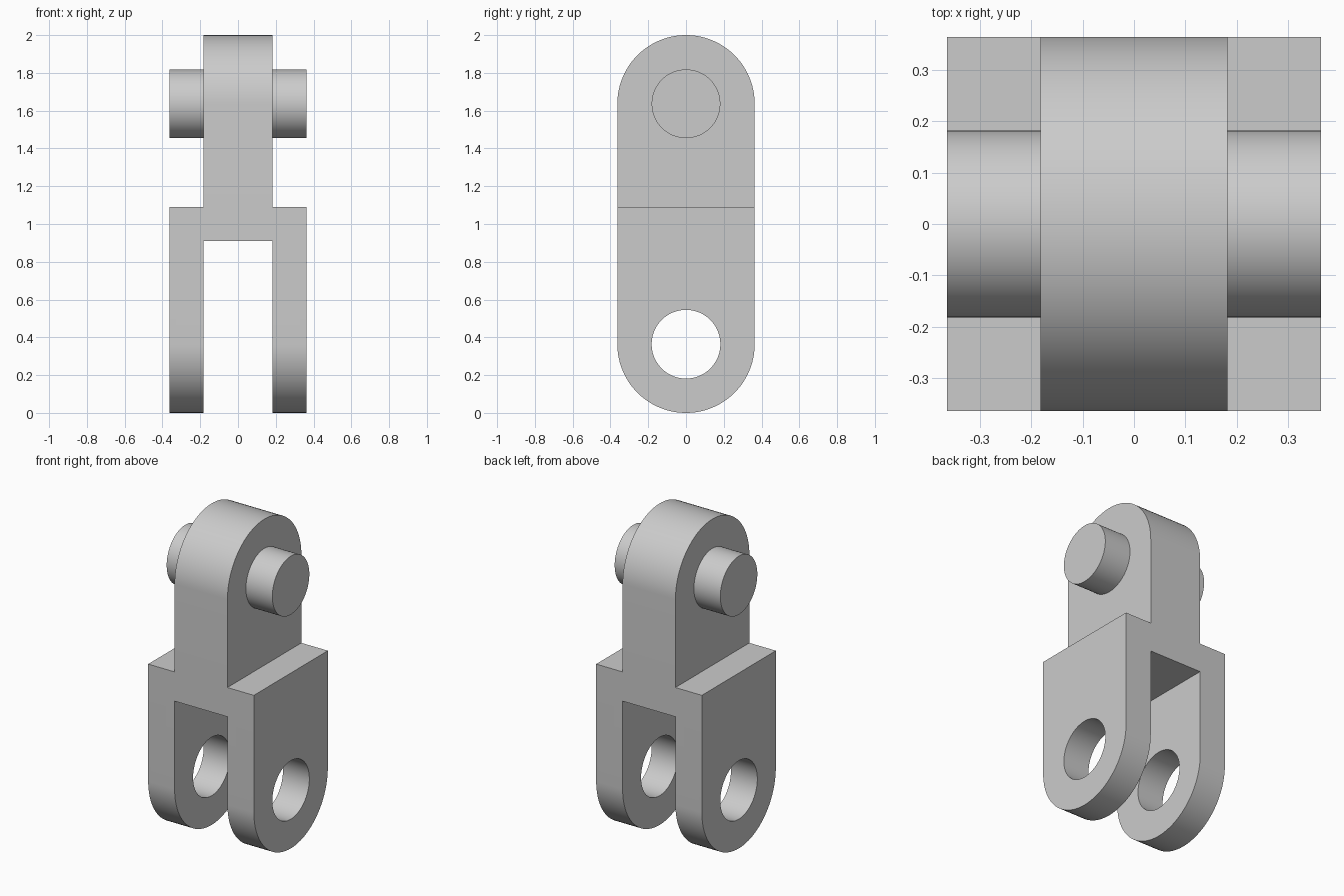
import bpy
import math

cube = bpy.data.objects.get("Cube")
if cube:
    bpy.data.objects.remove(cube, do_unlink=True)

U = 2 / 11            # module: the link is 11 modules tall and 4 wide
SEGMENTS = 96

grey = bpy.data.materials.new("plain grey")
grey.use_nodes = True
grey.diffuse_color = (0.6, 0.6, 0.6, 1)
grey.node_tree.nodes["Principled BSDF"].inputs["Base Color"].default_value = (0.6, 0.6, 0.6, 1)


def box(name, x, y, z):
    """Box spanning the (low, high) range on each axis."""
    bpy.ops.mesh.primitive_cube_add(size=1, location=[sum(r) / 2 for r in (x, y, z)])
    obj = bpy.context.object
    obj.name = name
    obj.scale = [r[1] - r[0] for r in (x, y, z)]
    bpy.ops.object.transform_apply(location=True, rotation=True, scale=True)
    return obj


def rod(name, radius, length, z):
    """Cylinder lying along x."""
    bpy.ops.mesh.primitive_cylinder_add(vertices=SEGMENTS, radius=radius, depth=length,
                                        location=(0, 0, z), rotation=(0, math.pi / 2, 0))
    obj = bpy.context.object
    obj.name = name
    bpy.ops.object.transform_apply(location=True, rotation=True, scale=True)
    return obj


def rounded_bar(name, half_width, radius, low, high):
    """Bar with round ends centred at heights low and high, extruded along x."""
    half = SEGMENTS // 2
    ring = []
    for centre, start in ((high, 0), (low, math.pi)):
        for i in range(half + 1):
            a = start + math.pi * i / half
            ring.append((radius * math.cos(a), centre + radius * math.sin(a)))
    n = len(ring)
    verts = [(x, y, z) for x in (-half_width, half_width) for y, z in ring]
    faces = [tuple(reversed(range(n))), tuple(range(n, 2 * n))]
    faces += [(i, (i + 1) % n, n + (i + 1) % n, n + i) for i in range(n)]
    mesh = bpy.data.meshes.new(name)
    mesh.from_pydata(verts, [], faces)
    obj = bpy.data.objects.new(name, mesh)
    bpy.context.collection.objects.link(obj)
    return obj


def combine(target, tool, operation):
    """Apply a boolean and discard the tool."""
    mod = target.modifiers.new(tool.name, "BOOLEAN")
    mod.operation = operation
    mod.solver = "EXACT"
    mod.object = tool
    tool.hide_render = True
    bpy.ops.object.select_all(action="DESELECT")
    bpy.context.view_layer.objects.active = target
    target.select_set(True)
    bpy.ops.object.modifier_apply(modifier=mod.name)
    bpy.data.objects.remove(tool, do_unlink=True)


# Round-ended block that becomes the fork and the tongue
link = rounded_bar("chain_link", 2 * U, 2 * U, 2 * U, 9 * U)

# Shoulders cut away on both sides leave the upper tongue
wide = (-3 * U, 3 * U)
for side in (-1, 1):
    span = sorted((side * U, side * 3 * U))
    combine(link, box("shoulder_cutter", span, wide, (6 * U, 12 * U)), "DIFFERENCE")

# Slot between the fork arms, and the pin hole through both arms
combine(link, box("slot_cutter", (-U, U), wide, (-U, 5 * U)), "DIFFERENCE")
combine(link, rod("hole_cutter", U, 6 * U, 2 * U), "DIFFERENCE")

# Pin sticking out of both sides of the tongue
combine(link, rod("pin", U, 4 * U, 9 * U), "UNION")

link.data.materials.clear()
link.data.materials.append(grey)
for face in link.data.polygons:
    face.material_index = 0
bpy.ops.object.shade_smooth_by_angle(angle=math.radians(30))
